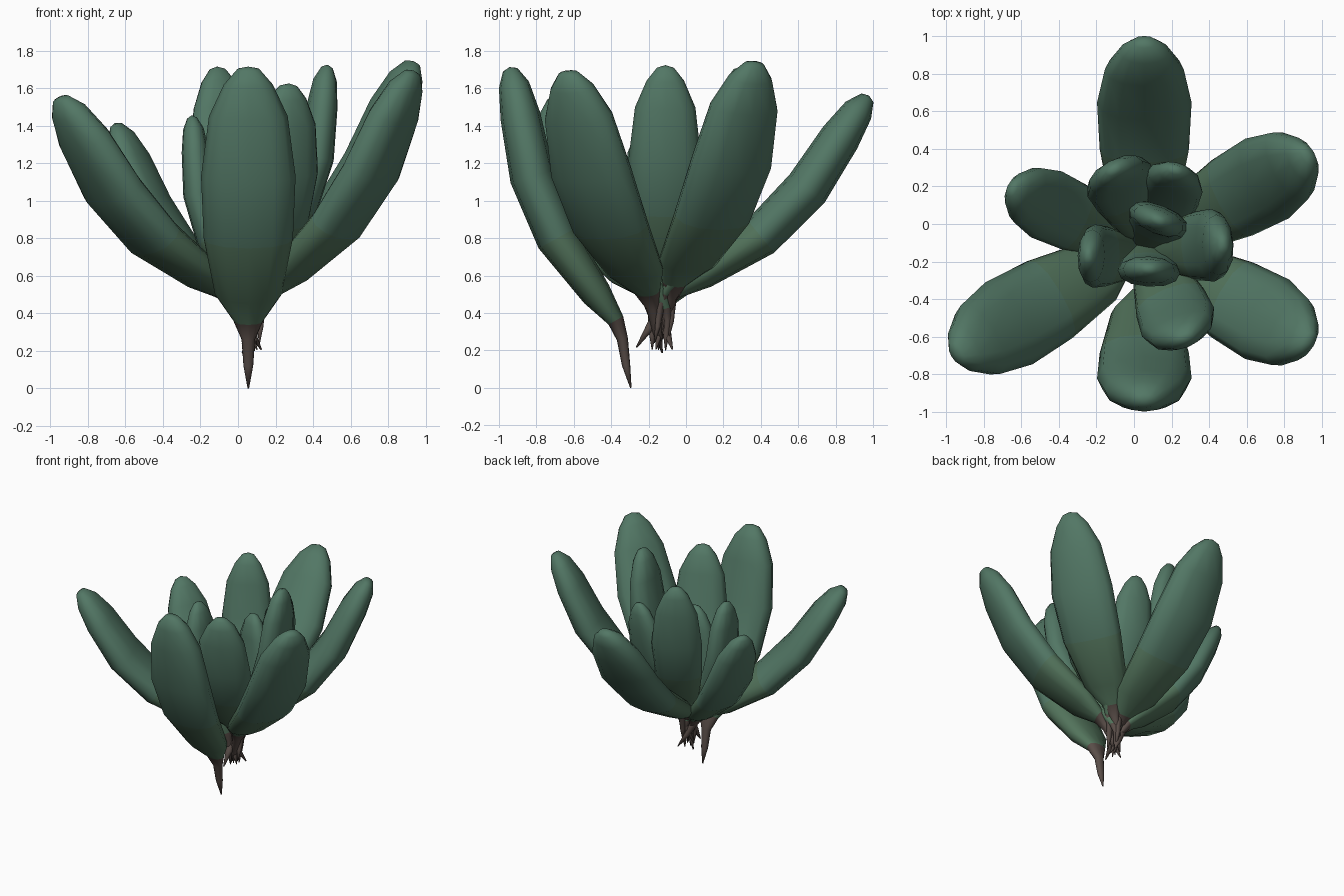
import bpy, bmesh
from math import sin, cos, pi, radians, copysign
from mathutils import Vector

if "Cube" in bpy.data.objects:
    bpy.data.objects.remove(bpy.data.objects["Cube"])


def material(name, rgb):
    m = bpy.data.materials.new(name)
    m.diffuse_color = (*rgb, 1)
    m.use_nodes = True
    m.node_tree.nodes["Principled BSDF"].inputs["Base Color"].default_value = m.diffuse_color
    return m


GREEN = material("leaf_green", (0.085, 0.185, 0.13))
BROWN = material("root_brown", (0.10, 0.075, 0.065))
LOWER = material("lower_leaf_green", (0.085, 0.172, 0.105))

# leaf template stations: outward, up, half width, half thickness
TEMPLATE = [
    (0.000, 0.00, 0.004, 0.004),
    (0.025, 0.12, 0.026, 0.022),
    (0.045, 0.26, 0.036, 0.030),
    (0.080, 0.36, 0.080, 0.045),
    (0.183, 0.50, 0.178, 0.082),
    (0.393, 0.80, 0.238, 0.114),
    (0.528, 1.13, 0.252, 0.120),
    (0.590, 1.45, 0.210, 0.108),
    (0.625, 1.62, 0.130, 0.082),
    (0.645, 1.70, 0.060, 0.040),
]
SIDES = 12


def rounded(v):
    """Slightly fuller than a plain ellipse."""
    return copysign(abs(v) ** 0.9, v)


def leaf(name, tip, azimuth, tilt, length=1.0, width=1.0):
    """Loft one fleshy leaf whose tip lies at the given point."""
    a, t = radians(azimuth), radians(tilt)
    out, side, up = Vector((cos(a), sin(a), 0)), Vector((-sin(a), cos(a), 0)), Vector((0, 0, 1))
    spine = [out * (r * cos(t) + z * sin(t)) * length + up * (z * cos(t) - r * sin(t)) * length
             for r, z, w, h in TEMPLATE]
    shift = Vector(tip) - spine[-1]
    bm = bmesh.new()
    rings = []
    for i, (r, z, w, h) in enumerate(TEMPLATE):
        tangent = (spine[min(i + 1, len(spine) - 1)] - spine[max(i - 1, 0)]).normalized()
        normal = side.cross(tangent).normalized()
        rings.append([bm.verts.new(spine[i] + shift
                                   + side * w * width * rounded(cos(2 * pi * k / SIDES))
                                   + normal * h * width * rounded(sin(2 * pi * k / SIDES)))
                      for k in range(SIDES)])
    for i in range(len(rings) - 1):
        for k in range(SIDES):
            n = (k + 1) % SIDES
            f = bm.faces.new((rings[i][k], rings[i][n], rings[i + 1][n], rings[i + 1][k]))
            f.material_index = 1 if i < 3 else 2 if i < 5 else 0
    bm.faces.new(rings[0]).material_index = 1
    # blunt tip closed by a low point
    top = bm.verts.new(spine[-1] + shift + (spine[-1] - spine[-2]).normalized() * 0.015)
    for k in range(SIDES):
        bm.faces.new((rings[-1][k], rings[-1][(k + 1) % SIDES], top))
    bmesh.ops.recalc_face_normals(bm, faces=bm.faces)
    for f in bm.faces:
        f.smooth = True
    mesh = bpy.data.meshes.new(name)
    bm.to_mesh(mesh)
    bm.free()
    for m in (GREEN, BROWN, LOWER):
        mesh.materials.append(m)
    bpy.context.collection.objects.link(bpy.data.objects.new(name, mesh))


# large outer leaves
leaf("outer_leaf_front", (0.055, -0.94, 1.70), -90, 0)
leaf("outer_leaf_back", (0.055, 0.97, 1.55), 90, 22)
leaf("outer_leaf_right_front", (0.93, -0.63, 1.68), -29, 14, 1, 0.96)
leaf("outer_leaf_right_back", (0.93, 0.365, 1.73), 29, 14, 1, 0.96)
leaf("outer_leaf_left_front", (-0.945, -0.69, 1.54), -150, 22)
leaf("outer_leaf_left_back", (-0.65, 0.19, 1.40), 155, 14, 0.80, 0.77)

# middle leaves
leaf("middle_leaf_back_left", (-0.11, 0.29, 1.70), 118, -4, 0.83, 0.75)
leaf("middle_leaf_back_right", (0.22, 0.29, 1.48), 77, 0, 0.73, 0.67)
leaf("middle_leaf_right", (0.475, -0.11, 1.71), 3, -5, 0.83, 0.77)
leaf("middle_leaf_front", (0.27, -0.61, 1.61), -68, 0, 0.80, 0.82)
leaf("middle_leaf_left", (-0.245, -0.17, 1.44), 178, -7, 0.70, 0.67)

# small heart leaves
leaf("heart_leaf_back", (0.13, 0.02, 1.37), 68, -12, 0.65, 0.66)
leaf("heart_leaf_front", (0.08, -0.24, 1.30), -93, -14, 0.61, 0.66)
